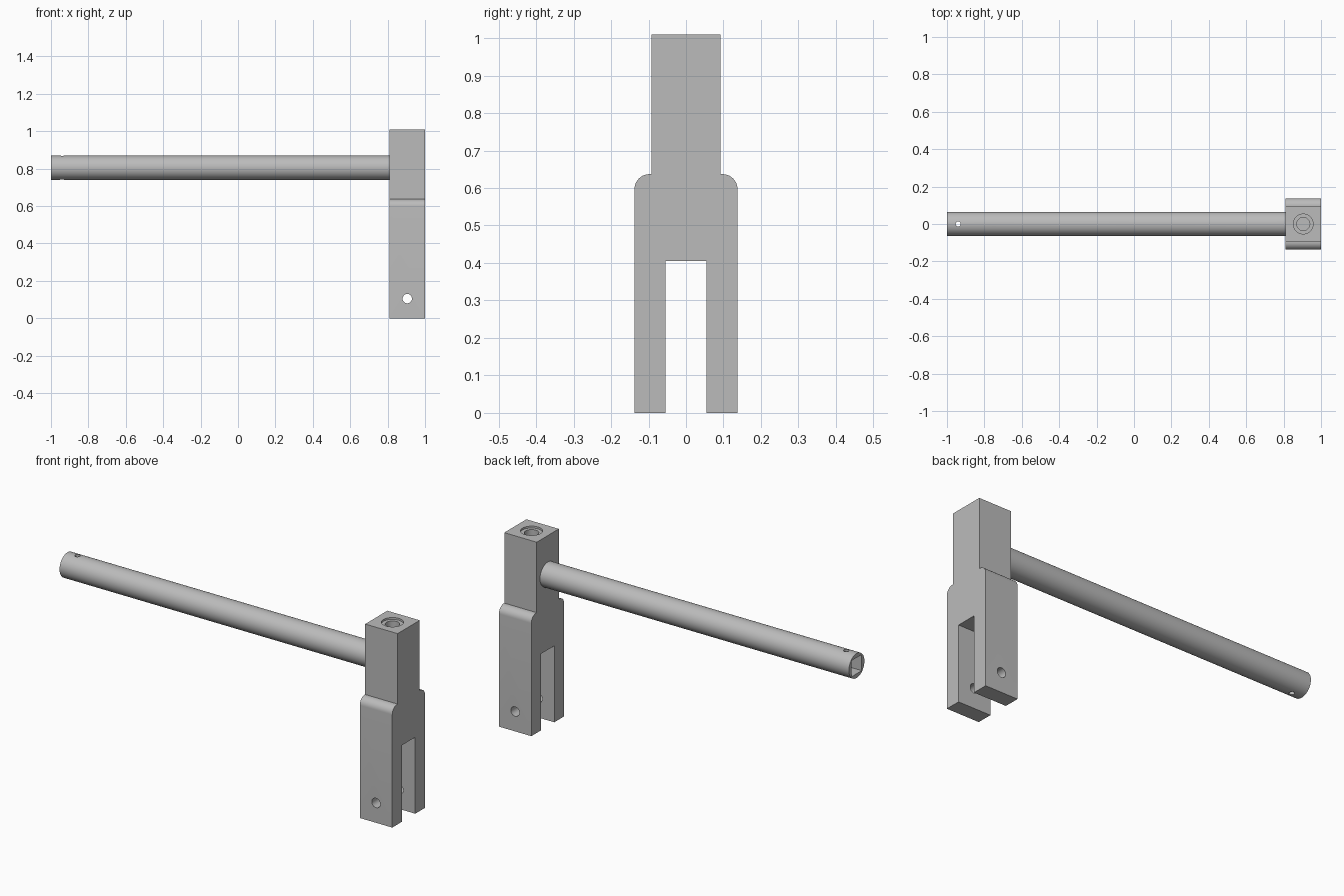
import bpy, bmesh
from math import pi, sin, cos, radians
from mathutils import Matrix

cube = bpy.data.objects.get("Cube")
if cube:
    bpy.data.objects.remove(cube, do_unlink=True)

grey = bpy.data.materials.new("steel_grey")
grey.use_nodes = True
colour = (0.5, 0.5, 0.5, 1)
grey.diffuse_color = colour
grey.node_tree.nodes["Principled BSDF"].inputs["Base Color"].default_value = colour

TURN = {"X": Matrix.Rotation(pi / 2, 4, "Y"),
        "Y": Matrix.Rotation(pi / 2, 4, "X"),
        "Z": Matrix.Identity(4)}


def add_object(name, bm):
    bmesh.ops.recalc_face_normals(bm, faces=bm.faces)
    mesh = bpy.data.meshes.new(name)
    bm.to_mesh(mesh)
    bm.free()
    mesh.materials.append(grey)
    obj = bpy.data.objects.new(name, mesh)
    bpy.context.collection.objects.link(obj)
    return obj


def cylinder(name, centre, radius, length, axis, sides=32):
    bm = bmesh.new()
    bmesh.ops.create_cone(bm, cap_ends=True, segments=sides, radius1=radius,
                          radius2=radius, depth=length,
                          matrix=Matrix.Translation(centre) @ TURN[axis])
    return add_object(name, bm)


def box(name, centre, size):
    bm = bmesh.new()
    bmesh.ops.create_cube(bm, size=1, matrix=Matrix.Translation(centre)
                          @ Matrix.Diagonal((*size, 1)))
    return add_object(name, bm)


def finish(obj, cutters):
    """Cut the holes, then shade smooth with sharp edges kept."""
    for cutter in cutters:
        cutter.hide_render = True
        mod = obj.modifiers.new("cut", "BOOLEAN")
        mod.operation, mod.solver, mod.object = "DIFFERENCE", "EXACT", cutter
    bpy.context.view_layer.update()
    graph = bpy.context.evaluated_depsgraph_get()
    mesh = bpy.data.meshes.new_from_object(obj.evaluated_get(graph))
    obj.modifiers.clear()
    obj.data = mesh
    for cutter in cutters:
        bpy.data.objects.remove(cutter, do_unlink=True)
    bpy.ops.object.select_all(action="DESELECT")
    obj.select_set(True)
    bpy.context.view_layer.objects.active = obj
    bpy.ops.object.shade_smooth_by_angle(angle=radians(30))


# Forked block: half outline in (y, z), mirrored and extruded along x
X0, X1 = 0.81, 1.0
XC = (X0 + X1) / 2
FILLET, SHOULDER, HALF = 0.04, 0.637, 0.1375
half = [(0.055, 0.405), (0.055, 0), (HALF, 0)]
for i in range(11):
    a = pi / 2 * i / 10
    half.append((HALF - FILLET + FILLET * cos(a), SHOULDER - FILLET + FILLET * sin(a)))
half += [(0.0925, SHOULDER), (0.0925, 1.01)]
outline = half + [(-y, z) for y, z in reversed(half)]

bm = bmesh.new()
face = bm.faces.new([bm.verts.new((X0, y, z)) for y, z in outline])
side = bmesh.ops.extrude_face_region(bm, geom=[face])
bmesh.ops.translate(bm, vec=(X1 - X0, 0, 0),
                    verts=[v for v in side["geom"] if isinstance(v, bmesh.types.BMVert)])
fork = add_object("forked_block", bm)
finish(fork, [
    cylinder("pin_hole", (XC, 0, 0.105), 0.025, 0.4, "Y"),
    cylinder("top_bore", (XC, 0, 0.96), 0.035, 0.3, "Z"),
    cylinder("top_recess", (XC, 0, 1.05), 0.053, 0.1, "Z"),
])

# Round bar with a square socket and a small cross hole at its free end
BAR_Z = 0.805
bar = cylinder("round_bar", ((X0 - 1) / 2, 0, BAR_Z), 0.065, X0 + 1, "X", 64)
finish(bar, [
    box("square_socket", (-1, 0, BAR_Z), (0.3, 0.085, 0.085)),
    cylinder("cross_hole", (-0.94, 0, BAR_Z), 0.0135, 0.3, "Z", 24),
])
